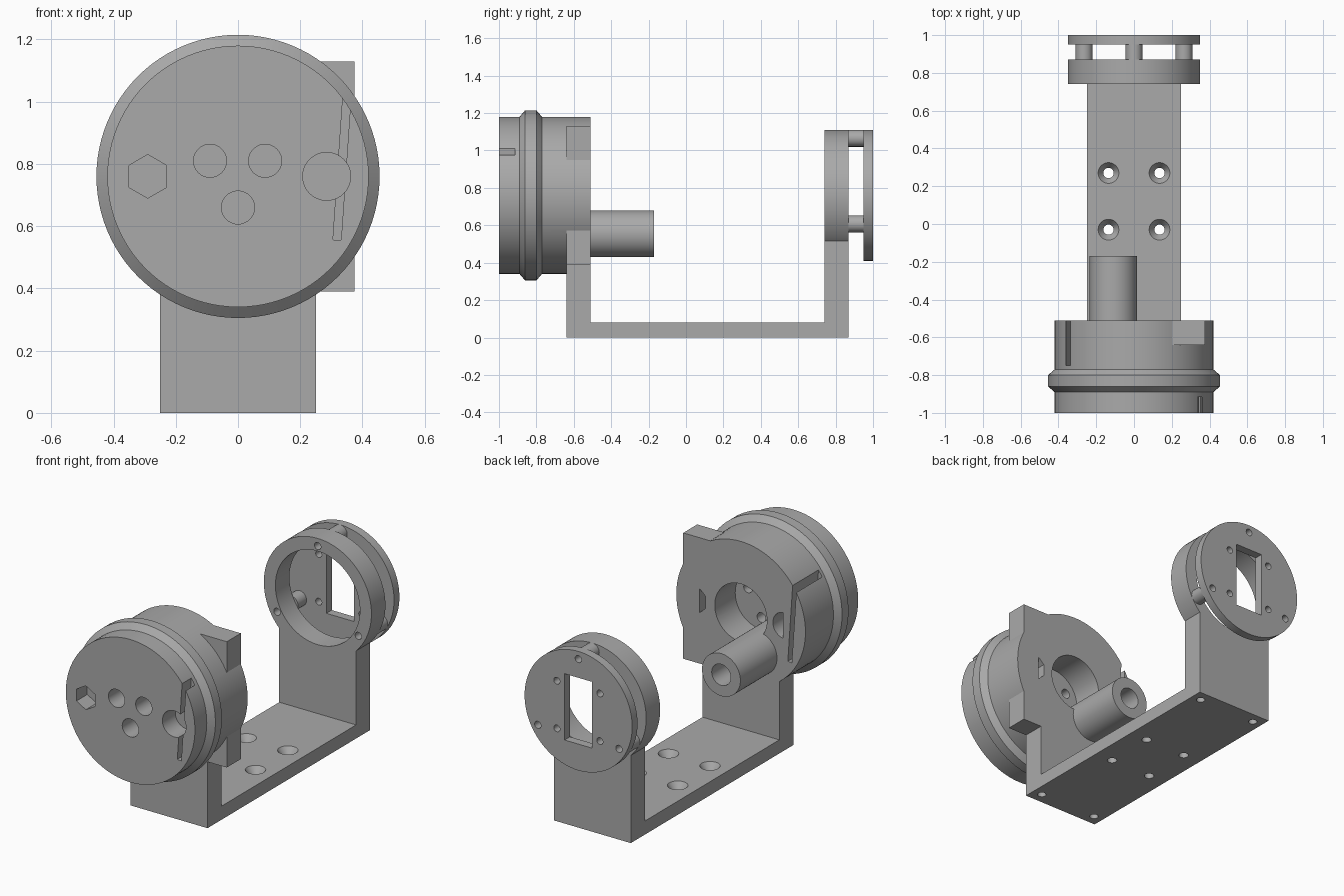
import bpy, bmesh, math
from mathutils import Matrix

if "Cube" in bpy.data.objects:
    bpy.data.objects.remove(bpy.data.objects["Cube"], do_unlink=True)

AXIS_Z = 0.76
grey = bpy.data.materials.new("plain grey")
grey.use_nodes = True
grey.diffuse_color = (0.4, 0.4, 0.4, 1)
grey.node_tree.nodes["Principled BSDF"].inputs["Base Color"].default_value = (0.4, 0.4, 0.4, 1)


def finish(name, bm):
    bmesh.ops.recalc_face_normals(bm, faces=bm.faces)
    mesh = bpy.data.meshes.new(name)
    bm.to_mesh(mesh)
    bm.free()
    mesh.materials.append(grey)
    ob = bpy.data.objects.new(name, mesh)
    bpy.context.collection.objects.link(ob)
    return ob


def box(name, x, y, z, tilt=0):
    """Box from three (low, high) ranges, optionally tilted about y."""
    bm = bmesh.new()
    size = [b - a for a, b in (x, y, z)]
    mid = [(a + b) / 2 for a, b in (x, y, z)]
    bmesh.ops.create_cube(bm, size=1, matrix=Matrix.Translation(mid)
                          @ Matrix.Rotation(tilt, 4, 'Y') @ Matrix.Diagonal((*size, 1)))
    return finish(name, bm)


def lathe(name, profile, x=0, z=AXIS_Z, n=64, lo=-9, hi=9, upright=False):
    """Stack of n-sided rings (radius, along) on a y axis, or a z axis if upright."""
    bm = bmesh.new()
    rings = []
    for r, d in profile:
        ring = []
        for i in range(n):
            a = math.pi / 2 + i * math.tau / n
            u = min(max(x + r * math.cos(a), lo), hi)
            v = z + r * math.sin(a)
            ring.append(bm.verts.new((u, v, d) if upright else (u, d, v)))
        rings.append(ring)
    for a, b in zip(rings, rings[1:]):
        for i in range(n):
            j = (i + 1) % n
            bm.faces.new((a[i], a[j], b[j], b[i]))
    bm.faces.new(rings[0])
    bm.faces.new(rings[-1])
    return finish(name, bm)


def rod(name, x, z, r, y0, y1, n=40, **kw):
    return lathe(name, [(r, y0), (r, y1)], x, z, n, **kw)


def boolean(ob, others, op='DIFFERENCE', keep=False):
    bpy.context.view_layer.objects.active = ob
    for other in others:
        mod = ob.modifiers.new("cut", 'BOOLEAN')
        mod.operation, mod.solver, mod.object = op, 'EXACT', other
        bpy.ops.object.modifier_apply(modifier=mod.name)
        if not keep:
            bpy.data.objects.remove(other, do_unlink=True)


# Drum with raised band and side tab
drum = lathe("front_drum", [(0.42, -1), (0.42, -0.89), (0.455, -0.86), (0.455, -0.8),
                            (0.42, -0.77), (0.42, -0.51)], n=96)
boolean(drum, [box("tab", (0.2, 0.375), (-0.64, -0.51), (0.39, 1.13))], 'UNION')

# U-shaped bracket, trimmed where it meets the drum and the ring
bracket = box("bracket", (-0.25, 0.25), (-0.64, 0.87), (0, 0.52))
boolean(bracket, [
    box("gap", (-1, 1), (-0.51, 0.74), (0.08, 1)),
    rod("drum_seat", 0, AXIS_Z, 0.42, -0.8, -0.4, 96),
    rod("ring_seat", 0, AXIS_Z, 0.35, 0.7, 0.95, 96)])

# Countersunk base holes and blind holes under the walls
cuts = []
for x in (-0.135, 0.135):
    for y in (-0.03, 0.27):
        cuts.append(lathe("screw", [(0.027, -0.1), (0.027, 0.04), (0.055, 0.08), (0.055, 0.1)],
                          x, y, 32, upright=True))
for x in (-0.19, 0.19):
    for y in (-0.575, 0.805):
        cuts.append(lathe("foot", [(0.024, -0.1), (0.024, 0.2)], x, y, 24, upright=True))
boolean(bracket, cuts)

# Drum pockets: front sockets, rear recess, clip slots on both faces
cuts = [rod("recess", 0, AXIS_Z, 0.17, -0.7, -0.4, 64),
        rod("front_hex", -0.29, AXIS_Z, 0.07, -1.1, -0.9, 6),
        rod("front_socket", 0.285, AXIS_Z, 0.077, -1.1, -0.88),
        rod("rear_hex", 0.29, AXIS_Z, 0.07, -0.7, -0.4, 6, hi=0.268),
        rod("rear_socket", -0.285, AXIS_Z, 0.077, -0.7, -0.4, lo=-0.275),
        box("front_slot", (0.324, 0.35), (-1.1, -0.915), (0.555, 1.1), 0.069),
        box("rear_slot", (-0.35, -0.324), (-0.75, -0.4), (0.555, 1.1), -0.069)]
for x, z in ((-0.09, 0.81), (0.087, 0.81), (0, 0.66)):
    cuts.append(rod("bolt_head", x, z, 0.053, -1.1, -0.83))
    cuts.append(rod("bolt", x, z, 0.028, -0.81, -0.6, 24))
boolean(drum, cuts)

# Hollow tube standing off the drum
tube = rod("tube", -0.11, 0.555, 0.125, -0.72, -0.17, 64)
boolean(tube, [rod("bore", -0.11, 0.555, 0.062, -0.68, 0)])

# Rear ring, window plate and three spacers between them
ring = rod("rear_ring", 0, AXIS_Z, 0.35, 0.74, 0.87, 96)
boolean(ring, [rod("opening", 0, AXIS_Z, 0.275, 0.5, 0.95, 96)])
plate = rod("rear_plate", 0, AXIS_Z, 0.35, 0.95, 1, 96)
boolean(plate, [box("window", (-0.09, 0.09), (0.8, 1.2), (0.565, 0.955))])
boolean(plate, [rod("hole", x, AXIS_Z + z, 0.02, 0.8, 1.2, 24)
                for x in (-0.14, 0.14) for z in (-0.14, 0.14)])
spacers = []
for i in range(3):
    a = math.pi / 2 + i * math.tau / 3
    x, z = 0.305 * math.cos(a), AXIS_Z + 0.305 * math.sin(a)
    spacer = rod("spacer_%d" % (i + 1), x, z, 0.045, 0.87, 0.95)
    drill = rod("drill", x, z, 0.021, 0.5, 1.2, 24)
    for ob in (ring, plate):
        boolean(ob, [drill], keep=True)
    boolean(spacer, [drill])
    spacers.append(spacer)

# Smooth round walls, sharp edges
for ob in [drum, bracket, tube, ring, plate] + spacers:
    bpy.ops.object.select_all(action='DESELECT')
    ob.select_set(True)
    bpy.context.view_layer.objects.active = ob
    bpy.ops.object.shade_smooth_by_angle(angle=math.radians(25))
